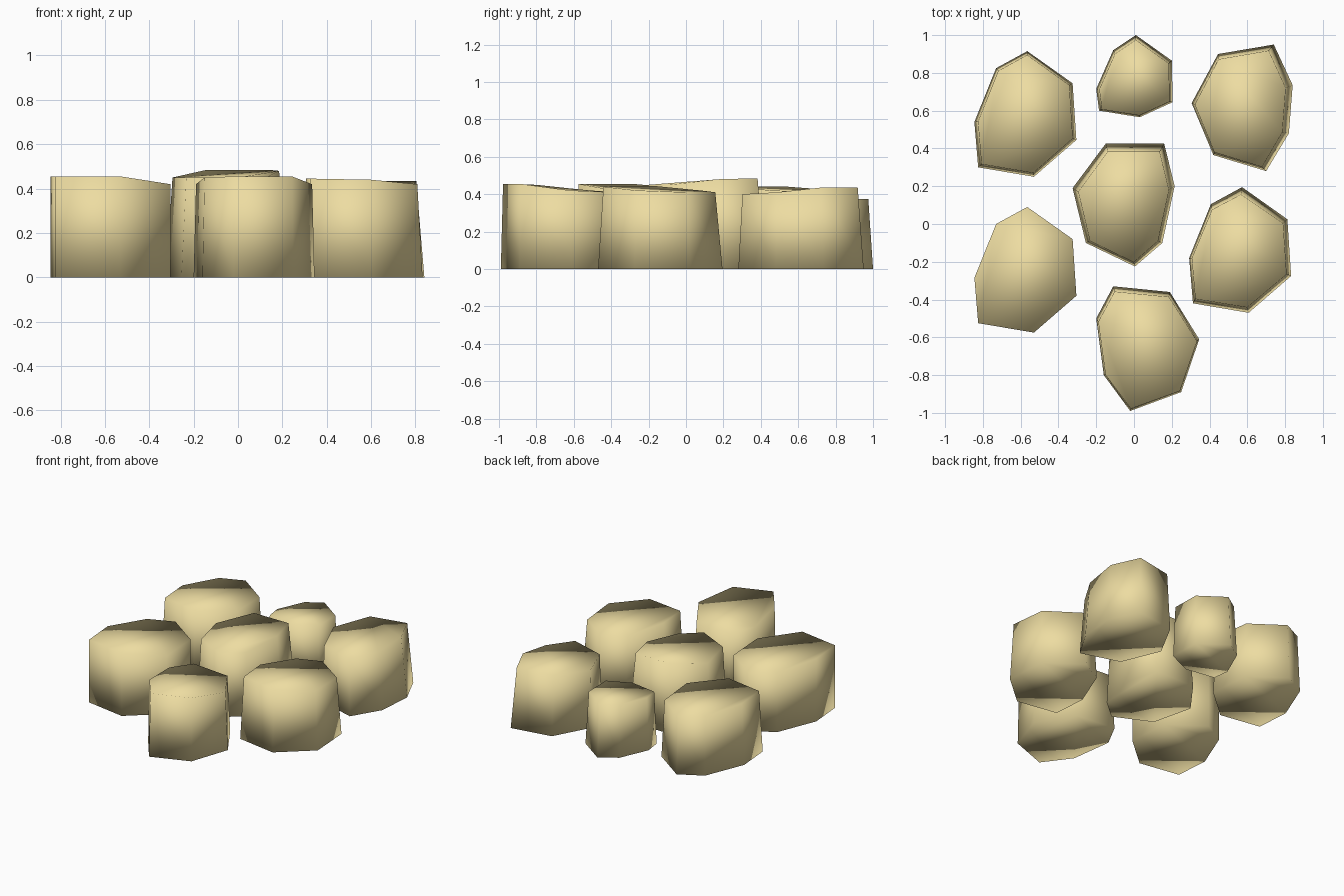
import bpy, bmesh

if "Cube" in bpy.data.objects:
    bpy.data.objects.remove(bpy.data.objects["Cube"])

sand = bpy.data.materials.new("sandstone")
sand.diffuse_color = (0.85, 0.72, 0.36, 1)
sand.use_nodes = True
sand.node_tree.nodes["Principled BSDF"].inputs["Base Color"].default_value = sand.diffuse_color

# Seven-sided stone outlines (clockwise from the back)
PEBBLE = [(-.565, .09), (-.325, -.08), (-.305, -.38), (-.53, -.575),
          (-.825, -.525), (-.845, -.285), (-.73, 0)]
CENTRE = [(-.15, .425), (.16, .425), (.215, .2), (.15, -.1),
          (.005, -.225), (-.255, -.1), (-.325, .19)]
FRONT = [(-.11, -.33), (.19, -.36), (.345, -.61), (.25, -.89),
         (-.02, -.99), (-.16, -.8), (-.2, -.5)]
BACK = [(.01, 1.0), (.2, .865), (.205, .645), (.03, .565),
        (-.185, .6), (-.2, .715), (-.11, .92)]
BACK_RIGHT = [(.74, .95), (.84, .735), (.82, .48), (.7, .28),
              (.42, .365), (.305, .64), (.445, .9)]


def stone(name, outline, heights, taper=(1, 1), lean=(0, 0), shift=(0, 0)):
    """Tapered prism whose uneven top follows the corner heights."""
    pts = [(x + shift[0], y + shift[1]) for x, y in outline]
    xs, ys = zip(*pts)
    cx, cy = (min(xs) + max(xs)) / 2, (min(ys) + max(ys)) / 2
    bm = bmesh.new()
    base = [bm.verts.new((x, y, 0)) for x, y in pts]
    top = [bm.verts.new((cx + (x - cx) * taper[0] + lean[0],
                         cy + (y - cy) * taper[1] + lean[1], h))
           for (x, y), h in zip(pts, heights)]
    n = len(pts)
    bm.faces.new(base)
    bm.faces.new(top)
    for i in range(n):
        j = (i + 1) % n
        bm.faces.new((base[i], base[j], top[j], top[i]))
    bmesh.ops.recalc_face_normals(bm, faces=bm.faces)
    for f in bm.faces:
        f.smooth = True
    me = bpy.data.meshes.new(name)
    bm.to_mesh(me)
    bm.free()
    me.materials.append(sand)
    ob = bpy.data.objects.new(name, me)
    bpy.context.collection.objects.link(ob)


# Three stones share one outline
stone("left_stone", PEBBLE, [.42, .42, .42, .455, .455, .455, .43])
stone("back_left_stone", PEBBLE, [.41, .41, .42, .44, .44, .44, .42],
      (.93, .94), shift=(0, .825))
stone("right_stone", PEBBLE, [.41, .41, .42, .44, .445, .445, .42],
      (.93, .9), (-.005, -.005), shift=(1.137, .105))

# Remaining stones
stone("centre_stone", CENTRE, [.485, .485, .48, .45, .45, .45, .45],
      (.89, .9), (0, -.01))
stone("front_stone", FRONT, [.41, .41, .42, .455, .455, .45, .42],
      (.96, .94), (0, -.008))
stone("back_stone", BACK, [.375, .375, .375, .375, .375, .375, .375],
      (.92, .92), (0, -.008))
stone("back_right_stone", BACK_RIGHT, [.435, .435, .41, .4, .4, .41, .43],
      (.9, .92), (-.01, -.005))
